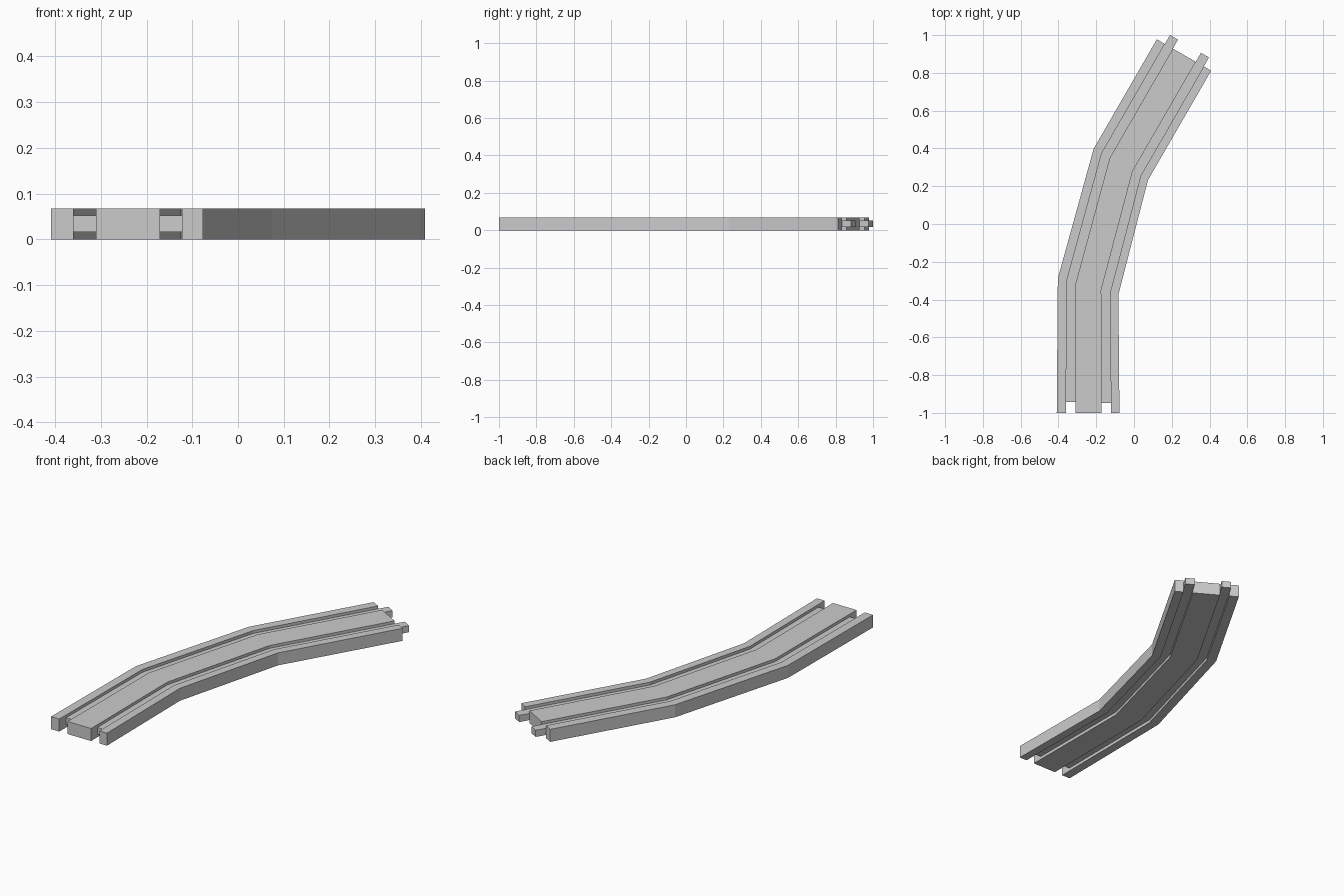
import bpy, bmesh
from math import sin, cos, radians
from mathutils import Vector

if "Cube" in bpy.data.objects:
    bpy.data.objects.remove(bpy.data.objects["Cube"])

# Cross-section: rail, web, deck, web, rail across; three layers in height
ACROSS = [-0.166, -0.117, -0.068, 0.072, 0.121, 0.166]
HEIGHTS = [0.0, 0.0165, 0.052, 0.067]
STEP, TAB = 0.669, 0.055


def station(centre, heading):
    """Points across the track, square to the heading."""
    side = Vector((cos(heading), -sin(heading)))
    return [centre + side * u for u in ACROSS]


# Path: three straight pieces turning right in 15 degree steps
centre = Vector((-0.243, -1.0))
rings = [station(centre, 0)]
for turn, ring_angle in ((0, 15), (15, 30), (30, 30)):
    a = radians(turn)
    centre = centre + STEP * Vector((sin(a), cos(a)))
    rings.append(station(centre, radians(ring_angle)))

# Extra stations: recess at the front end, tabs at the far end
recess = [p.lerp(q, TAB / STEP) for p, q in zip(rings[0], rings[1])]
a = radians(30)
tabs = station(centre + TAB * Vector((sin(a), cos(a))), a)
rings = [rings[0], recess] + rings[1:] + [tabs]


def filled(i, j, k):
    """True where strip i, piece j, layer k is solid."""
    if not (0 <= i < 5 and 0 <= j < 5 and 0 <= k < 3):
        return False
    if i in (1, 3):                 # thin webs, shifted along by one tab
        return j >= 1 and k == 1
    return j <= 3                   # full-height rails and deck


# Skin of the solid cells, as one closed mesh
bm = bmesh.new()
verts = {}


def vert(c):
    c = tuple(c)
    if c not in verts:
        p = rings[c[1]][c[0]]
        verts[c] = bm.verts.new((p.x, p.y, HEIGHTS[c[2]]))
    return verts[c]


for i in range(5):
    for j in range(5):
        for k in range(3):
            if not filled(i, j, k):
                continue
            for axis in range(3):
                for d in (0, 1):
                    n = [i, j, k]
                    n[axis] += 2 * d - 1
                    if filled(*n):
                        continue
                    face = []
                    for p, q in ((0, 0), (1, 0), (1, 1), (0, 1)):
                        c = [i, j, k]
                        c[axis] += d
                        c[(axis + 1) % 3] += p
                        c[(axis + 2) % 3] += q
                        face.append(vert(c))
                    bm.faces.new(face if d else face[::-1])

# Merge flat neighbours so only real edges remain
bmesh.ops.dissolve_limit(bm, angle_limit=radians(0.5), verts=bm.verts[:], edges=bm.edges[:])
mesh = bpy.data.meshes.new("curved_track")
bm.to_mesh(mesh)
bm.free()
bpy.context.collection.objects.link(bpy.data.objects.new("curved_track", mesh))
